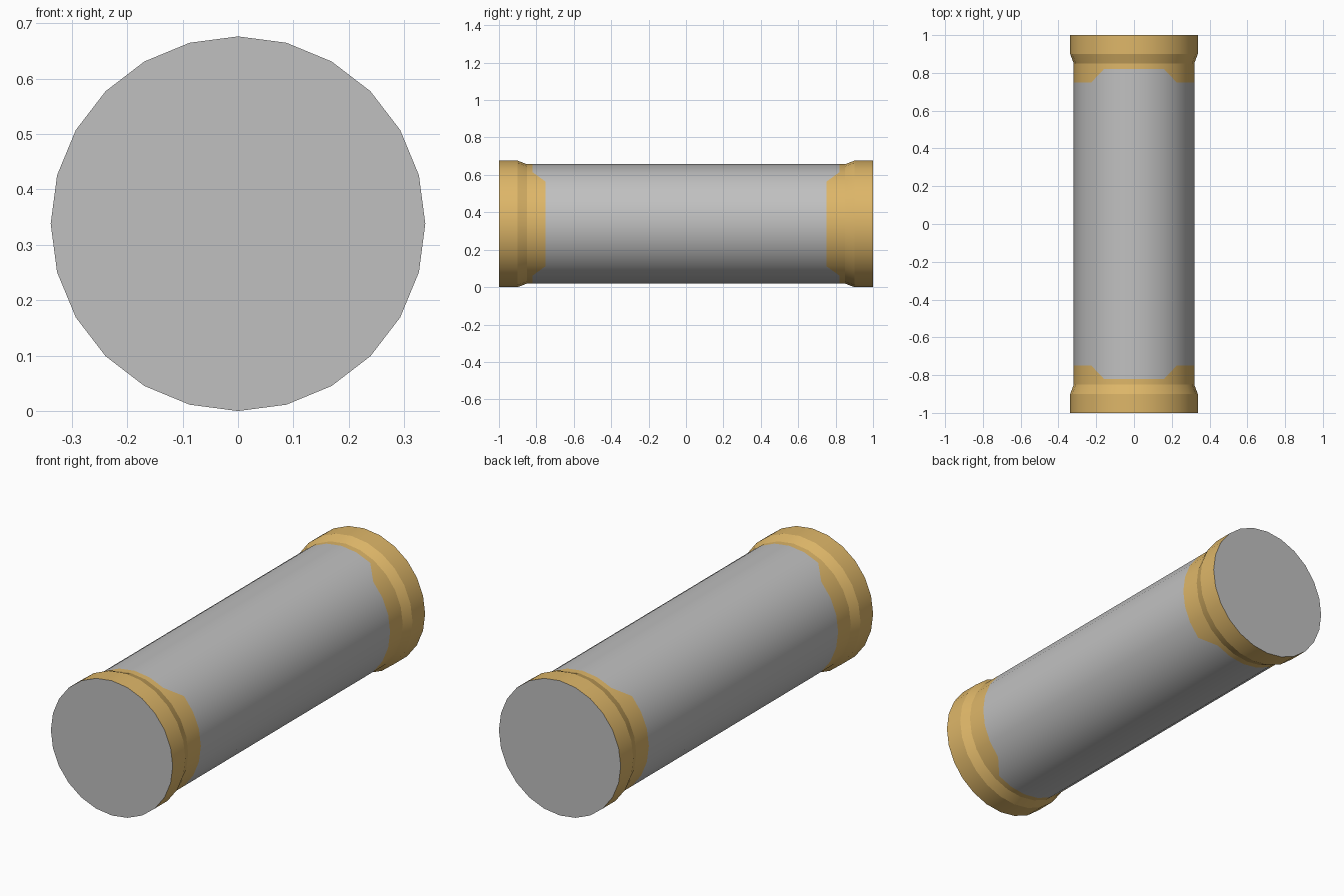
import bpy, bmesh, math

cube = bpy.data.objects.get("Cube")
if cube:
    bpy.data.objects.remove(cube, do_unlink=True)

SIDES = 24
RIM, TUBE = 0.338, 0.319


def material(name, colour):
    mat = bpy.data.materials.new(name)
    mat.use_nodes = True
    mat.diffuse_color = (*colour, 1)
    mat.node_tree.nodes["Principled BSDF"].inputs["Base Color"].default_value = (*colour, 1)
    return mat


def collar_edge(step):
    """Inner edge of the collar: scalloped outward over the top and bottom."""
    up = abs(math.cos(step * math.tau / SIDES))
    return 0.82 if up > 0.8 else 0.75


def ring(bm, radius, sign, depth):
    verts = []
    for i in range(SIDES):
        a = i * math.tau / SIDES
        y = depth(i) if callable(depth) else depth
        verts.append(bm.verts.new((radius * math.sin(a), sign * y, RIM + radius * math.cos(a))))
    return verts


# Rings from the front rim to the back rim, mirrored about the middle
profile = [(RIM, 1.0), (RIM, 0.9), (TUBE, 0.85), (TUBE, collar_edge)]
bm = bmesh.new()
rings = [ring(bm, r, -1, d) for r, d in profile]
rings += [ring(bm, r, 1, d) for r, d in reversed(profile)]

# Collars in gold, tube wall between them in grey
for k, (a, b) in enumerate(zip(rings, rings[1:])):
    for i in range(SIDES):
        j = (i + 1) % SIDES
        face = bm.faces.new((a[i], a[j], b[j], b[i]))
        face.material_index = 0 if k == len(profile) - 1 else 1

# Flat end discs
for end in (rings[0], rings[-1]):
    bm.faces.new(end).material_index = 0
bmesh.ops.recalc_face_normals(bm, faces=bm.faces)

mesh = bpy.data.meshes.new("canister")
bm.to_mesh(mesh)
bm.free()
mesh.materials.append(material("tube grey", (0.53, 0.53, 0.53)))
mesh.materials.append(material("collar gold", (0.73, 0.47, 0.14)))
canister = bpy.data.objects.new("canister", mesh)
bpy.context.collection.objects.link(canister)

# Smooth around the tube, crisp at the collar bevels
bpy.ops.object.select_all(action="DESELECT")
canister.select_set(True)
bpy.context.view_layer.objects.active = canister
bpy.ops.object.shade_smooth_by_angle(angle=math.radians(18))
